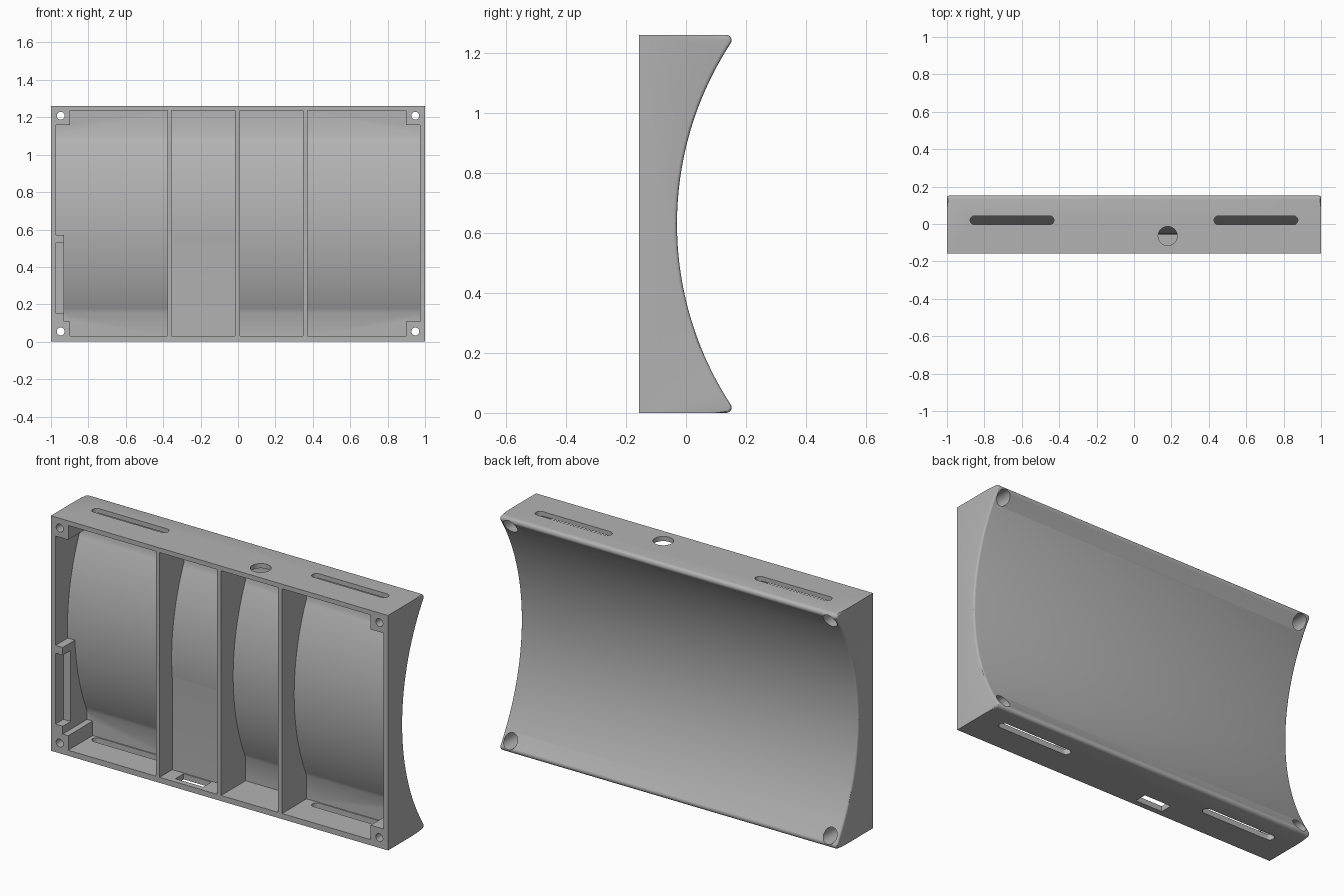
import bpy, bmesh, math

cube = bpy.data.objects.get("Cube")
if cube:
    bpy.data.objects.remove(cube, do_unlink=True)

FRONT, HEIGHT = -0.157, 1.26
MID = HEIGHT / 2
ARC_Y, ARC_R = 1.072, 1.102      # axis and radius of the hollow back
SKIN = 0.025                     # shell thickness behind the trays

grey = bpy.data.materials.new("plain grey")
grey.use_nodes = True
grey.diffuse_color = (0.45, 0.45, 0.45, 1)
grey.node_tree.nodes["Principled BSDF"].inputs["Base Color"].default_value = (0.45, 0.45, 0.45, 1)


def prism(name, points, axis, start, end, bevel=None):
    """Extrude a 2D outline along an axis; optionally bevel chosen cap edges."""
    place = {"X": lambda p, d: (d, p[0], p[1]),
             "Y": lambda p, d: (p[0], d, p[1]),
             "Z": lambda p, d: (p[0], p[1], d)}[axis]
    bm = bmesh.new()
    low = [bm.verts.new(place(p, start)) for p in points]
    high = [bm.verts.new(place(p, end)) for p in points]
    bm.faces.new(low)
    bm.faces.new(high)
    for i in range(len(points)):
        j = (i + 1) % len(points)
        bm.faces.new((low[i], low[j], high[j], high[i]))
    bmesh.ops.recalc_face_normals(bm, faces=bm.faces)
    if bevel:
        edges = [e for e in bm.edges if bevel(e)]
        bmesh.ops.bevel(bm, geom=edges, offset=0.011, segments=3, profile=0.5,
                        affect='EDGES', clamp_overlap=True)
    mesh = bpy.data.meshes.new(name)
    bm.to_mesh(mesh)
    bm.free()
    mesh.materials.append(grey)
    obj = bpy.data.objects.new(name, mesh)
    bpy.context.collection.objects.link(obj)
    return obj


def box(name, x0, x1, y0, y1, z0, z1):
    return prism(name, [(x0, y0), (x1, y0), (x1, y1), (x0, y1)], "Z", z0, z1)


def stadium(cx, cy, radius, half=0.0, steps=16):
    """Circle, or a rounded slot when half is above zero."""
    pts = []
    for side in (1, -1):
        for i in range(steps + (1 if half else 0)):
            a = -math.pi / 2 + math.pi * i / steps
            pts.append((cx + side * (half + radius * math.cos(a)),
                        cy + side * radius * math.sin(a)))
    return pts


def cut(target, cutter):
    """Subtract the cutter from the target and discard it."""
    mod = target.modifiers.new("cut", 'BOOLEAN')
    mod.operation = 'DIFFERENCE'
    mod.solver = 'EXACT'
    mod.object = cutter
    bpy.context.view_layer.objects.active = target
    bpy.ops.object.modifier_apply(modifier=mod.name)
    bpy.data.objects.remove(cutter, do_unlink=True)


# Outer block: rounded tips joined by the hollow back
tip_r = 0.018
tip_y = ARC_Y - math.sqrt((ARC_R + tip_r) ** 2 - (MID - tip_r) ** 2)
lean = math.atan2(MID - tip_r, ARC_Y - tip_y)
tip = []
for i in range(9):
    a = -math.pi / 2 + (math.pi / 2 + lean) * i / 8
    tip.append((tip_y + tip_r * math.cos(a), tip_r + tip_r * math.sin(a)))
arc = []
for i in range(1, 48):
    a = -lean + 2 * lean * i / 48
    arc.append((ARC_Y - ARC_R * math.cos(a), MID + ARC_R * math.sin(a)))
outline = [(FRONT, 0)] + tip + arc + [(y, HEIGHT - z) for y, z in reversed(tip)] + [(FRONT, HEIGHT)]


def back_rim(edge):
    a, b = (v.co for v in edge.verts)
    flat = abs(a.z - b.z) < 1e-6
    return abs(a.x - b.x) < 1e-6 and not flat and min(a.y, b.y) > FRONT + 0.01


body = prism("curved_case", outline, "X", -1, 1, back_rim)

# Tray outline: follows the back, then stands upright near top and bottom
FLOOR, CEILING, DEEP = 0.03, 1.235, 0.05
reach = math.sqrt((ARC_R + SKIN) ** 2 - (ARC_Y - DEEP) ** 2)
lean_in = math.asin(reach / (ARC_R + SKIN))
inner = [(-0.25, FLOOR), (DEEP, FLOOR)]
for i in range(41):
    a = -lean_in + 2 * lean_in * i / 40
    inner.append((ARC_Y - (ARC_R + SKIN) * math.cos(a), MID + (ARC_R + SKIN) * math.sin(a)))
inner += [(DEEP, CEILING), (-0.25, CEILING)]

trays = [(-0.973, -0.378), (-0.355, -0.015), (0.01, 0.348), (0.372, 0.973)]
for n, (x0, x1) in enumerate(trays):
    tray = prism("tray_cutter", inner, "X", x0, x1)
    # Square screw posts stay solid in the outer corners
    if n in (0, 3):
        s = -1 if n == 0 else 1
        px = sorted((s * 0.897, s * 1.1))
        for z0, z1 in ((-0.1, 0.108), (1.158, 1.4)):
            cut(tray, box("post", *px, -0.4, 0.3, z0, z1))
    # Side bracket: two bars with a recessed ledge between them
    if n == 0:
        cut(tray, box("upper_bar", -1.1, -0.93, -0.4, 0.3, 0.53, 0.572))
        cut(tray, box("lower_bar", -1.1, -0.93, -0.4, 0.3, 0.05, 0.15))
        cut(tray, box("ledge", -1.1, -0.93, -0.09, 0.3, 0.1, 0.55))
    # Flat mounting pad in the lower half of the second tray
    if n == 1:
        cut(tray, box("pad", -0.5, 0.1, -0.05, 0.3, -0.1, 0.525))
    cut(body, tray)

# Screw holes with wide recesses at the back
for sx in (-1, 1):
    for z in (0.055, 1.208):
        cut(body, prism("screw_hole", stadium(sx * 0.948, z, 0.021), "Y", -0.3, 0.3))
        cut(body, prism("screw_recess", stadium(sx * 0.948, z, 0.038), "Y", 0.0, 0.3))

# Long vents in the top and bottom walls
for sx in (-1, 1):
    for z0, z1 in ((-0.1, FLOOR + 0.01), (CEILING - 0.01, 1.4)):
        cut(body, prism("vent", stadium(sx * 0.652, 0.02, 0.024, 0.2), "Z", z0, z1))

# Round opening in the top, square opening in the bottom
cut(body, prism("round_opening", stadium(0.18, -0.064, 0.051), "Z", 1.2, 1.4))
cut(body, box("square_opening", -0.283, -0.118, -0.126, -0.057, -0.1, 0.05))

bpy.ops.object.select_all(action='DESELECT')
body.select_set(True)
bpy.context.view_layer.objects.active = body
bpy.ops.object.shade_smooth_by_angle(angle=math.radians(30))
